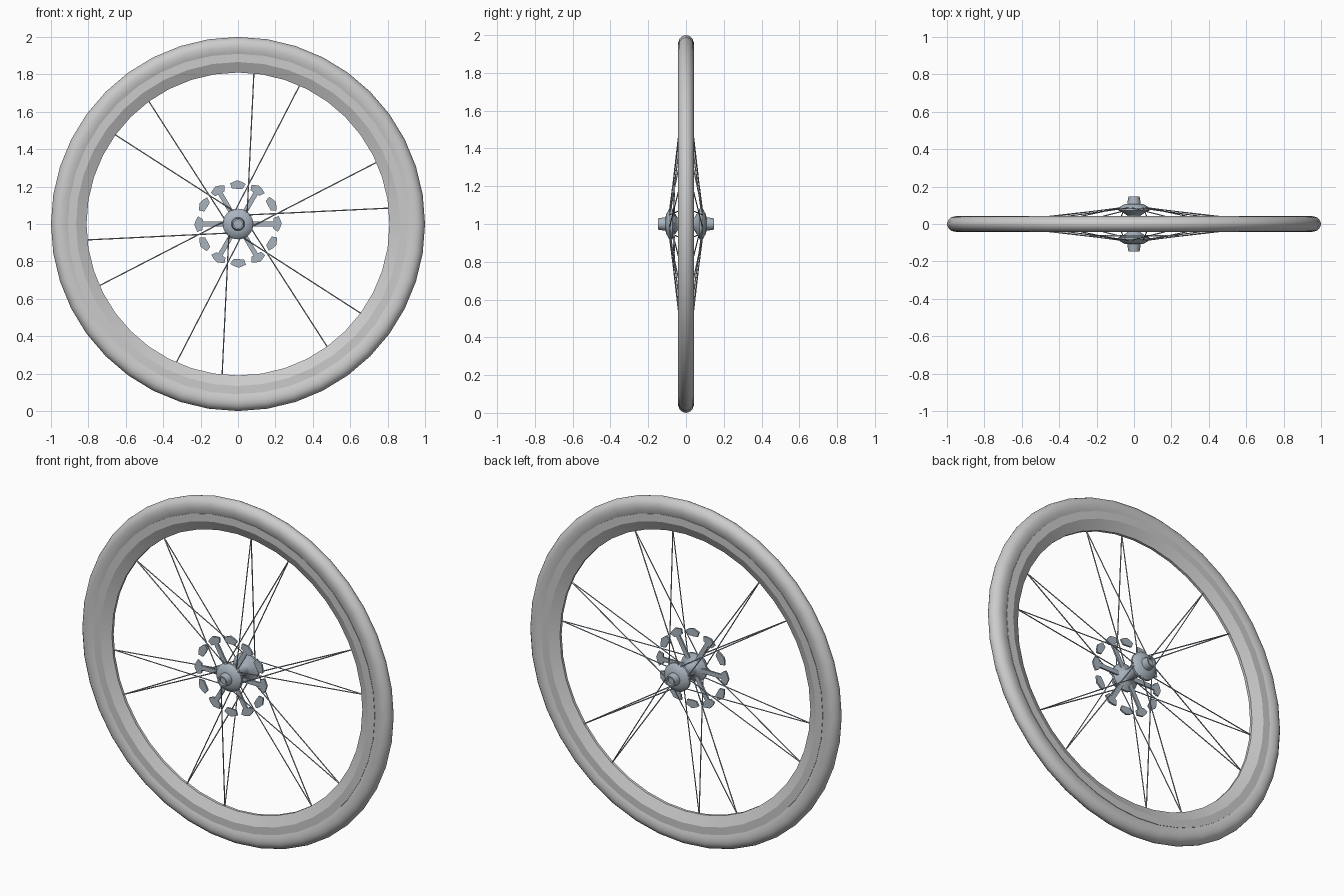
import bpy, bmesh
from math import sin, cos, pi, radians
from mathutils import Vector

if "Cube" in bpy.data.objects:
    bpy.data.objects.remove(bpy.data.objects["Cube"])

CENTRE = Vector((0, 0, 1))


def material(name, rgb):
    m = bpy.data.materials.new(name)
    m.use_nodes = True
    m.diffuse_color = (*rgb, 1)
    m.node_tree.nodes["Principled BSDF"].inputs["Base Color"].default_value = (*rgb, 1)
    return m


light_grey = material("light grey", (0.6, 0.6, 0.6))
steel = material("blue grey steel", (0.4, 0.46, 0.52))


def finish(name, bm, mat, angle=None):
    bmesh.ops.recalc_face_normals(bm, faces=bm.faces)
    mesh = bpy.data.meshes.new(name)
    bm.to_mesh(mesh)
    bm.free()
    mesh.materials.append(mat)
    ob = bpy.data.objects.new(name, mesh)
    ob.location = CENTRE
    bpy.context.collection.objects.link(ob)
    if angle:
        bpy.ops.object.select_all(action='DESELECT')
        ob.select_set(True)
        bpy.context.view_layer.objects.active = ob
        bpy.ops.object.shade_smooth_by_angle(angle=radians(angle))
    return ob


def lathe(name, half, sides, mat, angle, closed):
    """Turn a (radius, y) half profile, mirrored in y, around the axle."""
    bm = bmesh.new()
    profile = half + [(r, -y) for r, y in reversed(half) if y > 0]
    verts = [bm.verts.new((0, y, r)) for r, y in profile]
    loop = verts + verts[:1] if closed else verts
    edges = [bm.edges.new(pair) for pair in zip(loop, loop[1:])]
    bmesh.ops.spin(bm, geom=verts + edges, axis=(0, 1, 0), cent=(0, 0, 0),
                   angle=2 * pi, steps=sides, use_merge=True)
    bmesh.ops.remove_doubles(bm, verts=bm.verts, dist=1e-5)
    return finish(name, bm, mat, angle)


def polar(r, a, y=0):
    return Vector((r * cos(a), y, r * sin(a)))


def plate(bm, points, thickness):
    """Solid flat plate from an outline facing the front."""
    face = bm.faces.new([bm.verts.new(p) for p in points])
    out = bmesh.ops.extrude_face_region(bm, geom=[face])
    moved = [v for v in out["geom"] if isinstance(v, bmesh.types.BMVert)]
    bmesh.ops.translate(bm, verts=moved, vec=(0, thickness, 0))


# Tyre and rim
lathe("tyre", [(0.908, 0.033), (0.925, 0.039), (0.945, 0.042), (0.963, 0.041),
               (0.98, 0.034), (0.992, 0.022), (0.998, 0.01), (1.0, 0)],
      40, light_grey, 40, True)
lathe("rim", [(0.91, 0.036), (0.866, 0.036), (0.81, 0.008)],
      40, light_grey, 20, True)

# Hub: slim barrel, two flanges and stepped axle ends with a shallow bore
lathe("hub", [(0, 0.13), (0.022, 0.13), (0.022, 0.147), (0.03, 0.147),
              (0.036, 0.108), (0.05, 0.106), (0.075, 0.092), (0.082, 0.084),
              (0.082, 0.072), (0.06, 0.062), (0.036, 0.045), (0.03, 0.03)],
      24, steel, 30, False)

# Spokes: crossed pairs, one to each flange from every rim point
bm = bmesh.new()
for pair in range(6):
    middle = radians(15 + 60 * pair)
    for turn in (-1, 1):
        rim_end = polar(0.815, middle + turn * radians(9))
        for side in (-1, 1):
            hub_end = polar(0.066, middle - turn * radians(32), side * 0.088)
            along = rim_end - hub_end
            turn_to = along.to_track_quat('Z', 'Y').to_matrix().to_4x4()
            turn_to.translation = (rim_end + hub_end) / 2
            bmesh.ops.create_cone(bm, cap_ends=True, segments=6, radius1=0.0032,
                                  radius2=0.0032, depth=along.length, matrix=turn_to)
finish("spokes", bm, steel, 40)

# Brake disc: ring of separate pads with six carrier arms
bm = bmesh.new()
DISC_Y = -0.068
for k in range(12):
    a = k * pi / 6
    outline = [(0.19, -0.13), (0.217, -0.19), (0.226, -0.1), (0.234, 0.02),
               (0.222, 0.19), (0.193, 0.17), (0.188, 0.02)]
    plate(bm, [polar(r, a + da, DISC_Y) for r, da in outline], 0.01)
    if k % 2 == 0:
        across = polar(0.013, a + pi / 2)
        inner, outer = polar(0.05, a, DISC_Y), polar(0.192, a, DISC_Y)
        plate(bm, [inner - across, outer - across, outer + across, inner + across], 0.01)
finish("brake_disc", bm, steel)
